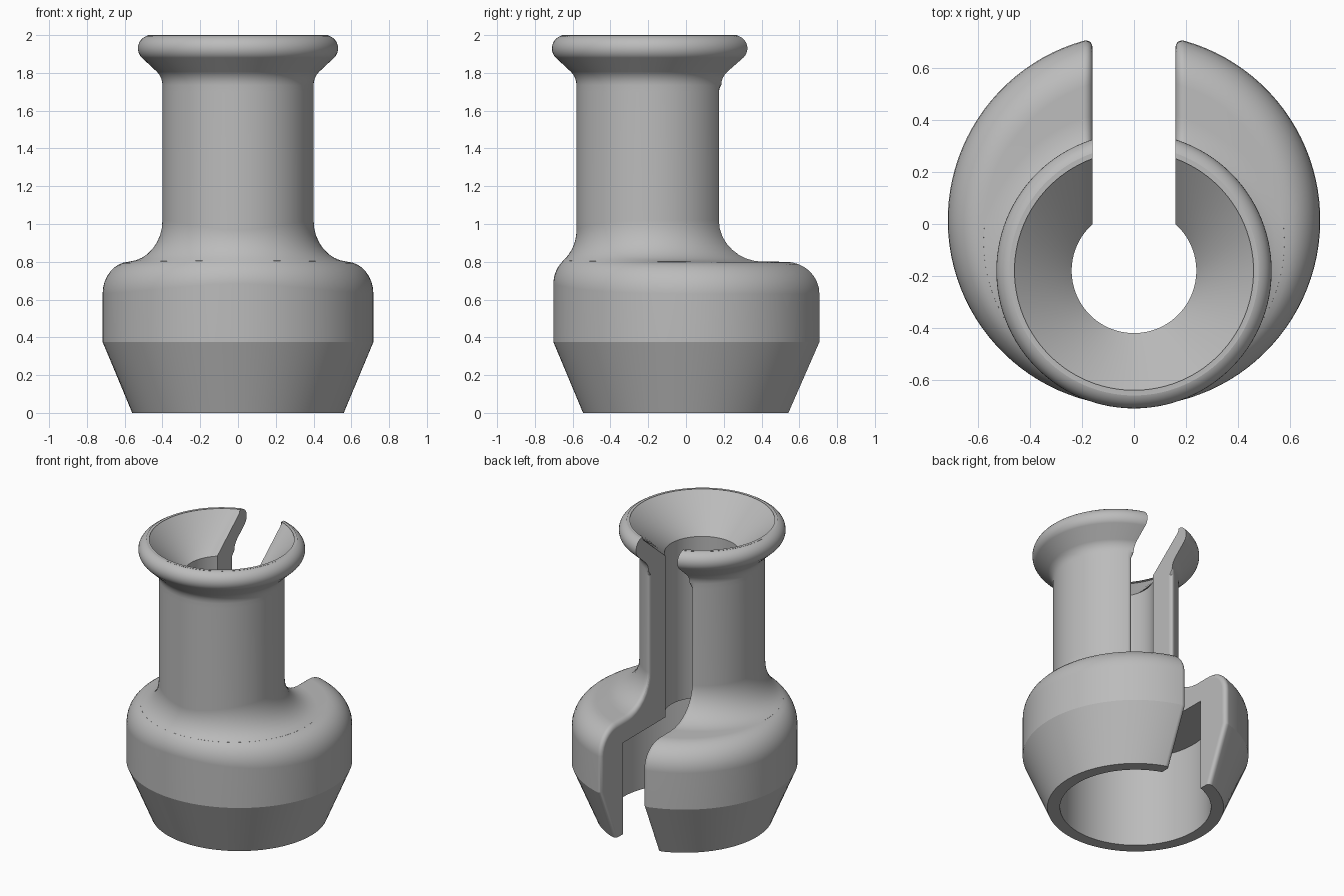
import bpy, bmesh
from math import sin, cos, acos, pi, radians, hypot

if "Cube" in bpy.data.objects:
    bpy.data.objects.remove(bpy.data.objects["Cube"])

NECK_Y, NECK_R = -0.18, 0.40
BODY_Y, BODY_R = 0.015, 0.717
SHELF_Z, COVE, SHOULDER = 0.80, 0.22, 0.17
SLOT, ROUND = 0.16, 0.035
STEPS = 8


def arc(cx, cz, r, start, end, n=STEPS):
    return [(cx + r * cos(radians(start + (end - start) * i / n)),
             cz + r * sin(radians(start + (end - start) * i / n))) for i in range(n + 1)]


def shoulder_curve(gap):
    """Shoulder then cove as (share of gap from the neck, z); arcs meet early where the gap is narrow."""
    total = COVE + SHOULDER
    turn = acos(max(0, 1 - gap / total))
    slack = (total - total * sin(turn)) / 2
    low, high = SHELF_Z - SHOULDER + slack, SHELF_Z + COVE - slack
    angles = [turn * i / STEPS for i in range(STEPS + 1)]
    pts = [(gap - SHOULDER * (1 - cos(a)), low + SHOULDER * sin(a)) for a in angles]
    pts += [(COVE * (1 - cos(a)), high - COVE * sin(a) + 0.0005) for a in reversed(angles)]
    return [(d / gap, z) for d, z in pts]


# Outer rings above the cove: neck, flare and rolled rim
rim = [(0.40, 1.70)] + arc(0.50, 1.735, 0.10, 180, 135, 4) + arc(0.46, 1.93, 0.07, -45, 90, 12)
# Inner rings: funnel, bore, chamber ceiling and chamber wall
inside = [(0.48, 2.0, NECK_Y), (0.24, 1.77, NECK_Y), (0.24, 0.64, NECK_Y),
          (0.48, 0.64, BODY_Y), (0.48, 0.0, BODY_Y)]


def section(theta):
    """Closed wall outline at one angle, measured from the back."""
    dx, dy = sin(theta), cos(theta)
    pts = [(r * dx, BODY_Y + r * dy, z) for r, z in ((0.56, 0.0), (BODY_R, 0.375))]
    gx, gy = (BODY_R - NECK_R) * dx, BODY_Y - NECK_Y + (BODY_R - NECK_R) * dy
    pts += [(NECK_R * dx + s * gx, NECK_Y + NECK_R * dy + s * gy, z)
            for s, z in shoulder_curve(hypot(gx, gy))]
    pts += [(r * dx, NECK_Y + r * dy, z) for r, z in rim]
    outer_count = len(pts)
    pts += [(r * dx, cy + r * dy, z) for r, z, cy in inside]
    return pts, outer_count


COUNT, OUTER = len(section(1)[0]), section(1)[1]


def angle_at(i, x):
    """Angle at which ring i crosses the plane x."""
    lo, hi = 0.0, pi / 2
    for _ in range(24):
        mid = (lo + hi) / 2
        if section(mid)[0][i][0] < x:
            lo = mid
        else:
            hi = mid
    return hi


def slot_edge(a):
    """Column on the rounded edge of the slot, a from 0 (wall) to 90 degrees (slot face)."""
    x = SLOT + ROUND * (1 - sin(a))
    pts = [(x,) + section(angle_at(i, x))[0][i][1:] for i in range(COUNT)]
    out = list(pts)
    for i in range(OUTER):
        _, y, z = pts[i]
        if z > 1.72:
            continue
        p, q = pts[max(i - 1, 0)], pts[i + 1]
        ty, tz = q[1] - p[1], q[2] - p[2]
        k = ROUND * (1 - cos(a)) / hypot(ty, tz)
        out[i] = (x, y - tz * k, z + ty * k if i else 0.0)
    return out


# Half of the columns, from the slot face round to the front, then mirrored
half = [slot_edge(radians(90 * (6 - k) / 6)) for k in range(7)]
starts = [angle_at(i, SLOT + ROUND) for i in range(COUNT)]
N = 48
for j in range(1, N + 1):
    half.append([section(s + (pi - s) * j / N)[0][i] for i, s in enumerate(starts)])
columns = half + [[(-x, y, z) for x, y, z in col] for col in reversed(half[:-1])]

bm = bmesh.new()
grid = [[bm.verts.new(p) for p in col] for col in columns]
for a, b in zip(grid, grid[1:]):
    for i in range(COUNT):
        k = (i + 1) % COUNT
        bm.faces.new((a[i], b[i], b[k], a[k]))
# Flat slot faces
bm.faces.new(grid[0])
bm.faces.new(list(reversed(grid[-1])))
bmesh.ops.remove_doubles(bm, verts=bm.verts, dist=0.0001)
bmesh.ops.recalc_face_normals(bm, faces=bm.faces)

mesh = bpy.data.meshes.new("slotted_funnel_body")
bm.to_mesh(mesh)
bm.free()
body = bpy.data.objects.new("slotted_funnel_body", mesh)
bpy.context.collection.objects.link(body)

grey = bpy.data.materials.new("plain_grey")
grey.use_nodes = True
grey.diffuse_color = (0.5, 0.5, 0.5, 1)
grey.node_tree.nodes["Principled BSDF"].inputs["Base Color"].default_value = (0.5, 0.5, 0.5, 1)
mesh.materials.append(grey)

bpy.ops.object.select_all(action="DESELECT")
body.select_set(True)
bpy.context.view_layer.objects.active = body
bpy.ops.object.shade_smooth_by_angle(angle=radians(20))
weighted = body.modifiers.new("clean_shading", "WEIGHTED_NORMAL")
weighted.keep_sharp = True
